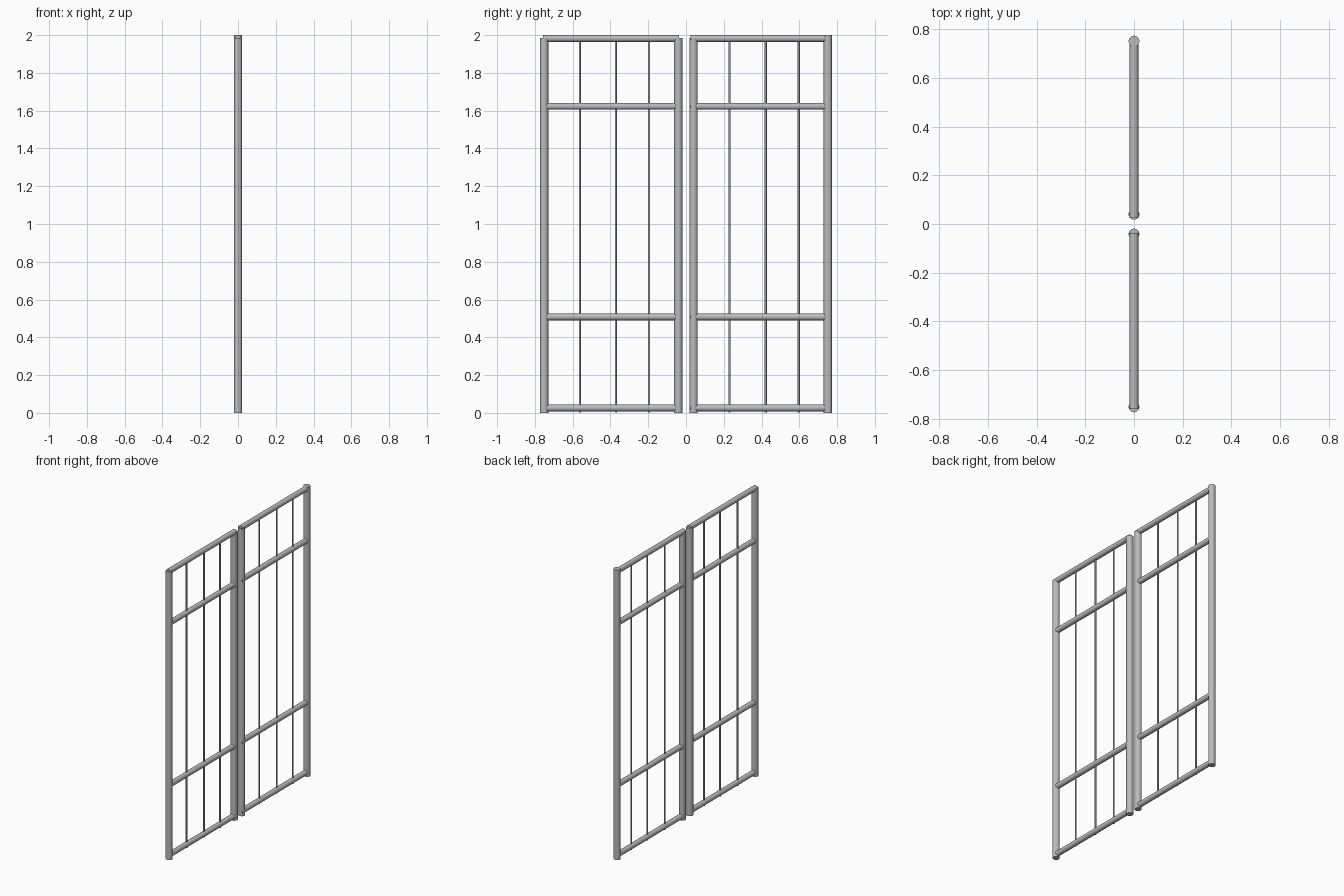
import bpy
import math

cube = bpy.data.objects.get("Cube")
if cube:
    bpy.data.objects.remove(cube, do_unlink=True)

# Single grey metal
metal = bpy.data.materials.new("grey metal")
metal.use_nodes = True
grey = (0.5, 0.5, 0.5, 1)
metal.diffuse_color = grey
metal.node_tree.nodes["Principled BSDF"].inputs["Base Color"].default_value = grey


def tube(name, radius, start, end, y=None, z=None, sides=32):
    """Upright tube at y, or a level tube along y at height z."""
    level = y is None
    middle = (start + end) / 2
    bpy.ops.mesh.primitive_cylinder_add(
        vertices=sides, radius=radius, depth=end - start,
        location=(0, middle, z) if level else (0, y, middle),
        rotation=(math.pi / 2 if level else 0, 0, 0))
    obj = bpy.context.object
    obj.name = name
    obj.data.materials.append(metal)
    bpy.ops.object.shade_smooth_by_angle(angle=math.radians(40))


POST_R, RAIL_R, BAR_R = 0.022, 0.018, 0.0055
RAILS = {"bottom": 0.026, "lower": 0.508, "upper": 1.623, "top": 1.982}
BARS = (0.231, 0.422, 0.597)
SHIFT = -0.793

# Two gate leaves; the front leaf repeats the back one, shifted along y
for leaf, shift, rail_start, tall in (("back", 0, 0.024, 2.0),
                                      ("front", SHIFT, 0.036, 1.985)):
    # Posts
    inner, outer = (0.04, 0.751) if shift == 0 else (-0.041, -0.751)
    tube(f"{leaf}_leaf_inner_post", POST_R, 0, 1.985, y=inner)
    tube(f"{leaf}_leaf_outer_post", POST_R, 0, tall, y=outer)
    # Rails
    for name, height in RAILS.items():
        tube(f"{leaf}_leaf_{name}_rail", RAIL_R,
             rail_start + shift, 0.757 + shift, z=height)
    # Thin upright bars
    for i, y in enumerate(BARS, 1):
        tube(f"{leaf}_leaf_bar_{i}", BAR_R, 0.002, 1.985, y=y + shift, sides=16)
